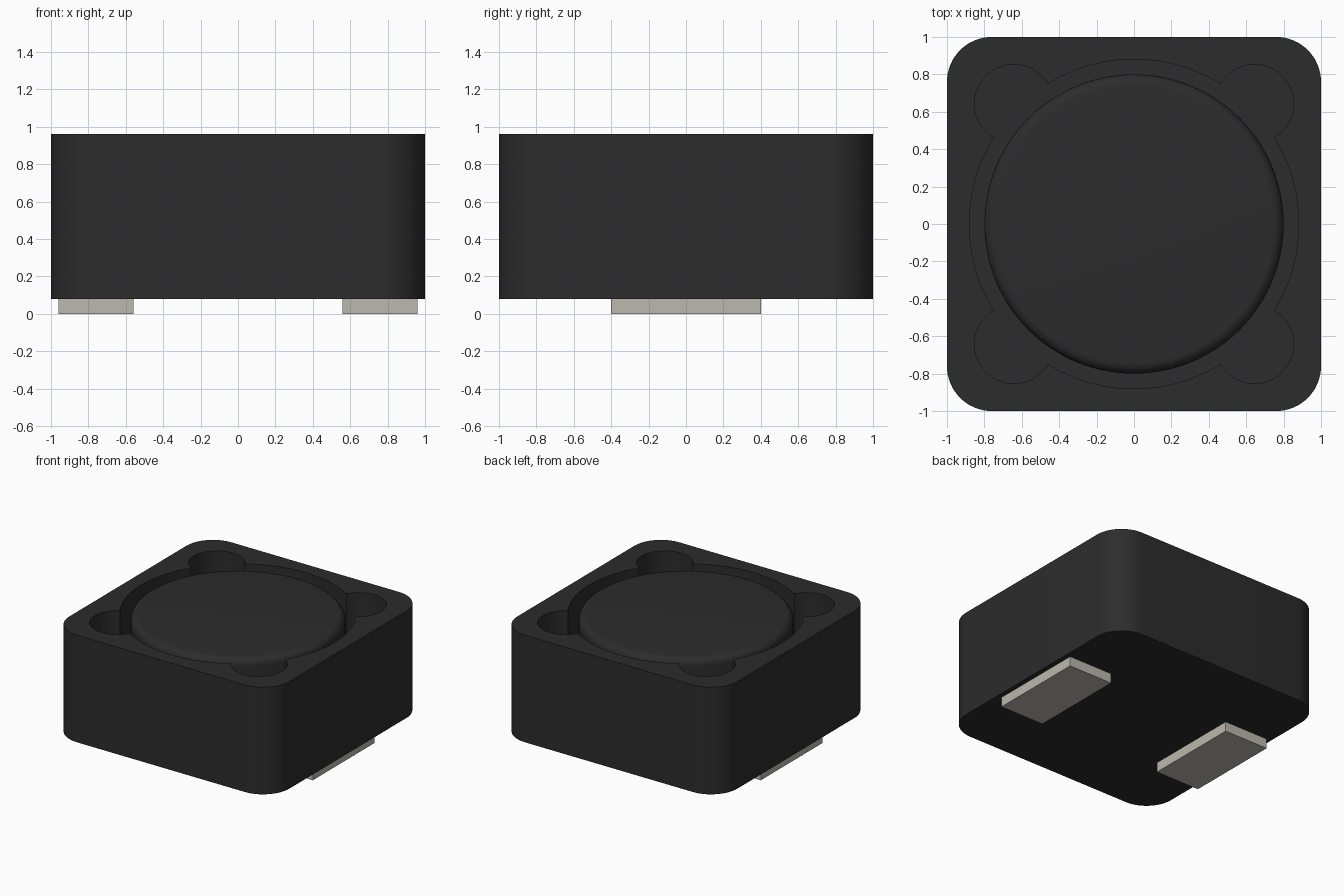
import bpy, bmesh, math

if "Cube" in bpy.data.objects:
    bpy.data.objects.remove(bpy.data.objects["Cube"])

FLOOR = 0.5   # bottom of the pocket
TOP = 0.96


def material(name, color):
    m = bpy.data.materials.new(name)
    m.diffuse_color = (*color, 1)
    m.use_nodes = True
    m.node_tree.nodes["Principled BSDF"].inputs["Base Color"].default_value = m.diffuse_color
    return m


dark = material("dark_ferrite", (0.025, 0.025, 0.025))
metal = material("tin", (0.50, 0.48, 0.42))


def finish(ob, mat, smooth=True):
    ob.data.materials.clear()
    ob.data.materials.append(mat)
    bpy.ops.object.select_all(action='DESELECT')
    ob.select_set(True)
    bpy.context.view_layer.objects.active = ob
    if smooth:
        bpy.ops.object.shade_smooth_by_angle(angle=math.radians(30))


def prism(name, points, z0, z1):
    """Extrude a closed outline from z0 to z1."""
    bm = bmesh.new()
    face = bm.faces.new([bm.verts.new((x, y, z0)) for x, y in points])
    new = bmesh.ops.extrude_face_region(bm, geom=[face])["geom"]
    top = [v for v in new if isinstance(v, bmesh.types.BMVert)]
    bmesh.ops.translate(bm, verts=top, vec=(0, 0, z1 - z0))
    bmesh.ops.recalc_face_normals(bm, faces=bm.faces[:])
    me = bpy.data.meshes.new(name)
    bm.to_mesh(me)
    bm.free()
    ob = bpy.data.objects.new(name, me)
    bpy.context.collection.objects.link(ob)
    return ob


def arc(cx, cy, r, a0, a1, n):
    return [(cx + r * math.cos(math.radians(a0 + (a1 - a0) * i / n)),
             cy + r * math.sin(math.radians(a0 + (a1 - a0) * i / n)))
            for i in range(n + 1)]


# Rounded square outline and pocket outline, one quarter turn at a time
R, C, H = 0.88, 0.643, 0.21
d = C * math.sqrt(2)
ring_half = math.degrees(math.acos((R * R + d * d - H * H) / (2 * R * d)))
hole_half = 180 - math.degrees(math.acos((H * H + d * d - R * R) / (2 * H * d)))
outline, pocket = [], []
for k in range(4):
    a = 45 + 90 * k
    sx, sy = (1, -1, -1, 1)[k], (1, 1, -1, -1)[k]
    outline += arc(0.76 * sx, 0.76 * sy, 0.24, a - 45, a + 45, 16)
    pocket += arc(C * sx, C * sy, H, a - hole_half, a + hole_half, 32)
    pocket += arc(0, 0, R, a + ring_half, a + 90 - ring_half, 24)[1:-1]

# Housing with the pocket cut out
housing = prism("housing", outline, 0.08, TOP)
cutter = prism("pocket_cutter", pocket, FLOOR, TOP + 0.2)
cutter.hide_render = True
mod = housing.modifiers.new("pocket", 'BOOLEAN')
mod.operation = 'DIFFERENCE'
mod.solver = 'EXACT'
mod.object = cutter
bpy.context.view_layer.objects.active = housing
bpy.ops.object.modifier_apply(modifier=mod.name)
bpy.data.objects.remove(cutter)
finish(housing, dark)

# Round core with a filleted top edge
core = prism("core", arc(0, 0, 0.8, 0, 360, 96)[:-1], FLOOR, TOP)
bm = bmesh.new()
bm.from_mesh(core.data)
rim = [e for e in bm.edges if all(v.co.z > TOP - 0.001 for v in e.verts)]
bmesh.ops.bevel(bm, geom=rim, offset=0.06, segments=6, profile=0.5, affect='EDGES')
bm.to_mesh(core.data)
bm.free()
finish(core, dark)

# Solder pads underneath
for side, name in ((-1, "left_pad"), (1, "right_pad")):
    bpy.ops.mesh.primitive_cube_add(size=1, location=(0.76 * side, 0, 0.04))
    pad = bpy.context.object
    pad.name = name
    pad.scale = (0.4, 0.8, 0.08)
    bpy.ops.object.transform_apply(location=False, rotation=False, scale=True)
    finish(pad, metal, smooth=False)
